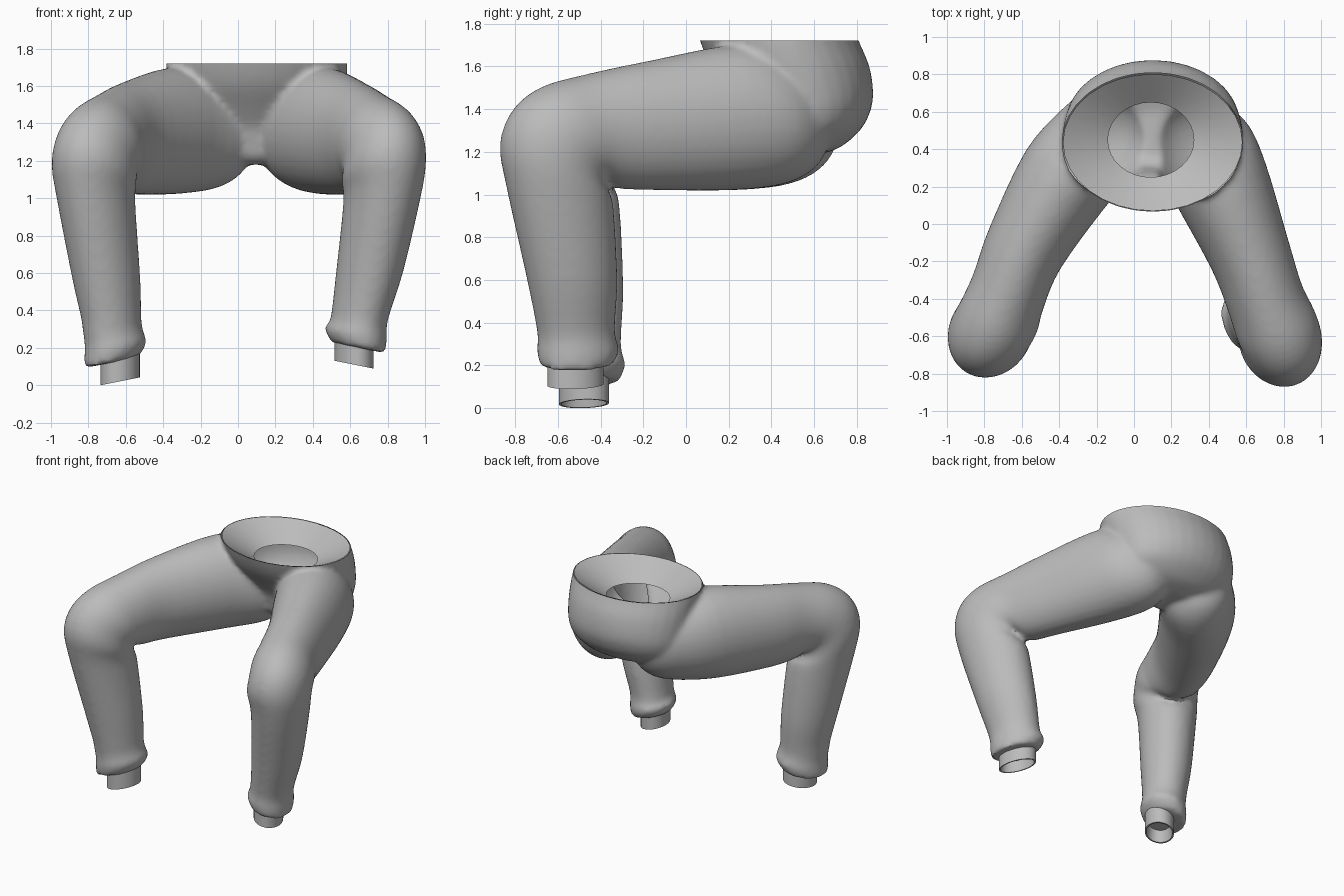
import bpy, bmesh, math
from mathutils import Vector

if "Cube" in bpy.data.objects:
    bpy.data.objects.remove(bpy.data.objects["Cube"])

SIDES = 32
WAIST = 1.72

cloth = bpy.data.materials.new("grey cloth")
cloth.use_nodes = True
GREY = (0.5, 0.5, 0.5, 1)
cloth.diffuse_color = GREY
cloth.node_tree.nodes["Principled BSDF"].inputs["Base Color"].default_value = GREY


def smooth_rows(rows, steps):
    """Spline through rows of ring parameters."""
    out = []
    for i in range(len(rows) - 1):
        quad = [rows[max(i - 1, 0)], rows[i], rows[i + 1], rows[min(i + 2, len(rows) - 1)]]
        for s in range(steps):
            t = s / steps
            out.append([b + 0.5 * t * (c - a + t * (2*a - 5*b + 4*c - d + t * (3*(b - c) + d - a)))
                        for a, b, c, d in zip(*quad)])
    return out + [rows[-1]]


def loft(name, rings, capped=True):
    """Skin over rings of points."""
    bm = bmesh.new()
    loops = [[bm.verts.new(p) for p in ring] for ring in rings]
    for a, b in zip(loops, loops[1:]):
        for i in range(SIDES):
            j = (i + 1) % SIDES
            bm.faces.new((a[i], b[i], b[j], a[j]))
    if capped:
        bm.faces.new(loops[0])
        bm.faces.new(loops[-1])
        bmesh.ops.recalc_face_normals(bm, faces=bm.faces)
    mesh = bpy.data.meshes.new(name)
    bm.to_mesh(mesh)
    bm.free()
    mesh.materials.append(cloth)
    obj = bpy.data.objects.new(name, mesh)
    bpy.context.collection.objects.link(obj)
    return obj


def ellipse(center, u, v):
    angles = [math.tau * i / SIDES for i in range(SIDES)]
    return [center + u * math.cos(a) + v * math.sin(a) for a in angles]


def flat_ring(z, cx, cy, rx, ry):
    return ellipse(Vector((cx, cy, z)), Vector((rx, 0, 0)), Vector((0, ry, 0)))


# Leg rings: inner y, z, outer y, z, half width, left centre x, right centre x
LEG = [
    (.66, 1.26, .64, 1.46, .10, .25, -.03),
    (.60, 1.13, .55, 1.58, .20, .29, -.08),
    (.46, 1.05, .41, 1.66, .27, .36, -.16),
    (.22, 1.02, .22, 1.70, .265, .46, -.35),
    (-.15, 1.02, -.18, 1.625, .22, .62, -.58),
    (-.33, 1.03, -.46, 1.565, .21, .70, -.67),
    (-.37, 1.06, -.67, 1.505, .22, .75, -.715),
    (-.39, 1.06, -.80, 1.40, .22, .78, -.755),
    (-.38, 1.02, -.86, 1.24, .22, .78, -.77),
    (-.35, .95, -.83, 1.03, .20, .77, -.76),
    (-.33, .60, -.74, .62, .175, .705, -.705),
    (-.34, .36, -.69, .36, .15, .65, -.67),
    (-.32, .27, -.69, .27, .16, .63, -.655),
    (-.35, .20, -.675, .20, .14, .645, -.68),
]
# Straight hem tube with a hollow end
HEM = [
    (-.39, .27, -.645, .27, .10, .62, -.63),
    (-.39, .11, -.645, .11, .10, .62, -.63),
    (-.40, .11, -.635, .11, .09, .62, -.63),
    (-.41, .19, -.625, .19, .08, .62, -.63),
]


def leg_tube(name, rows, side):
    slope = 0.37 if side > 0 else 0.53
    lateral = Vector((1, side * slope, 0)).normalized()
    rings = []
    for yi, zi, yo, zo, w, left_x, right_x in rows:
        cx = left_x
        if side < 0:
            # Right knee sits further back and its hem hangs lower
            cx = right_x
            yi += 0.02
            yo += 0.06
            zi -= 0.1 * max(0, 1 - zi)
            zo -= 0.1 * max(0, 1 - zo)
        center = Vector((cx, (yi + yo) / 2, (zi + zo) / 2))
        dy = (yo - yi) / 2
        ring = ellipse(center, Vector((-side * slope * dy, dy, (zo - zi) / 2)), lateral * w)
        if center.z < 0.3:
            for p in ring:
                p.z -= side * 0.2 * (p.x - cx)
        rings.append(ring)
    return loft(name, rings)


# Seat and belly: z, centre x, centre y, half width, half depth
SEAT = [
    (1.82, .10, .41, .475, .370),
    (1.72, .10, .437, .485, .372),
    (1.60, .10, .487, .48, .372),
    (1.47, .10, .54, .465, .337),
    (1.38, .10, .56, .45, .30),
    (1.30, .10, .55, .42, .265),
    (1.22, .10, .515, .33, .205),
    (1.18, .10, .48, .18, .12),
]
# Shallow facing inside the waist, open in the middle
LINING = [
    (WAIST, .10, .436, .480, .366),
    (1.59, .09, .45, .23, .20),
]


def apply_modifier(obj, kind, **settings):
    mod = obj.modifiers.new(kind.title(), kind)
    for key, value in settings.items():
        setattr(mod, key, value)
    bpy.ops.object.modifier_apply(modifier=mod.name)


# Merge the seat and both legs into one soft garment
trousers = loft("trousers", [flat_ring(*r) for r in smooth_rows(SEAT, 4)])
legs = [leg_tube(n, smooth_rows(LEG, 4), s) for n, s in (("left_leg", 1), ("right_leg", -1))]
bpy.ops.object.select_all(action="DESELECT")
for obj in [trousers] + legs:
    obj.select_set(True)
bpy.context.view_layer.objects.active = trousers
bpy.ops.object.join()
apply_modifier(trousers, "REMESH", mode="VOXEL", voxel_size=0.018)
apply_modifier(trousers, "SMOOTH", factor=0.5, iterations=8)

# Trim the waist open
bm = bmesh.new()
bm.from_mesh(trousers.data)
bmesh.ops.bisect_plane(bm, geom=bm.verts[:] + bm.edges[:] + bm.faces[:],
                       plane_co=(0, 0, WAIST), plane_no=(0, 0, 1), clear_outer=True)
bm.to_mesh(trousers.data)
bm.free()

lining = loft("waist_lining", [flat_ring(*r) for r in LINING], capped=False)
hems = [leg_tube(n, HEM, s) for n, s in (("left_hem", 1), ("right_hem", -1))]
for obj in hems + [lining]:
    obj.select_set(True)
bpy.ops.object.shade_smooth_by_angle(angle=math.radians(40))
